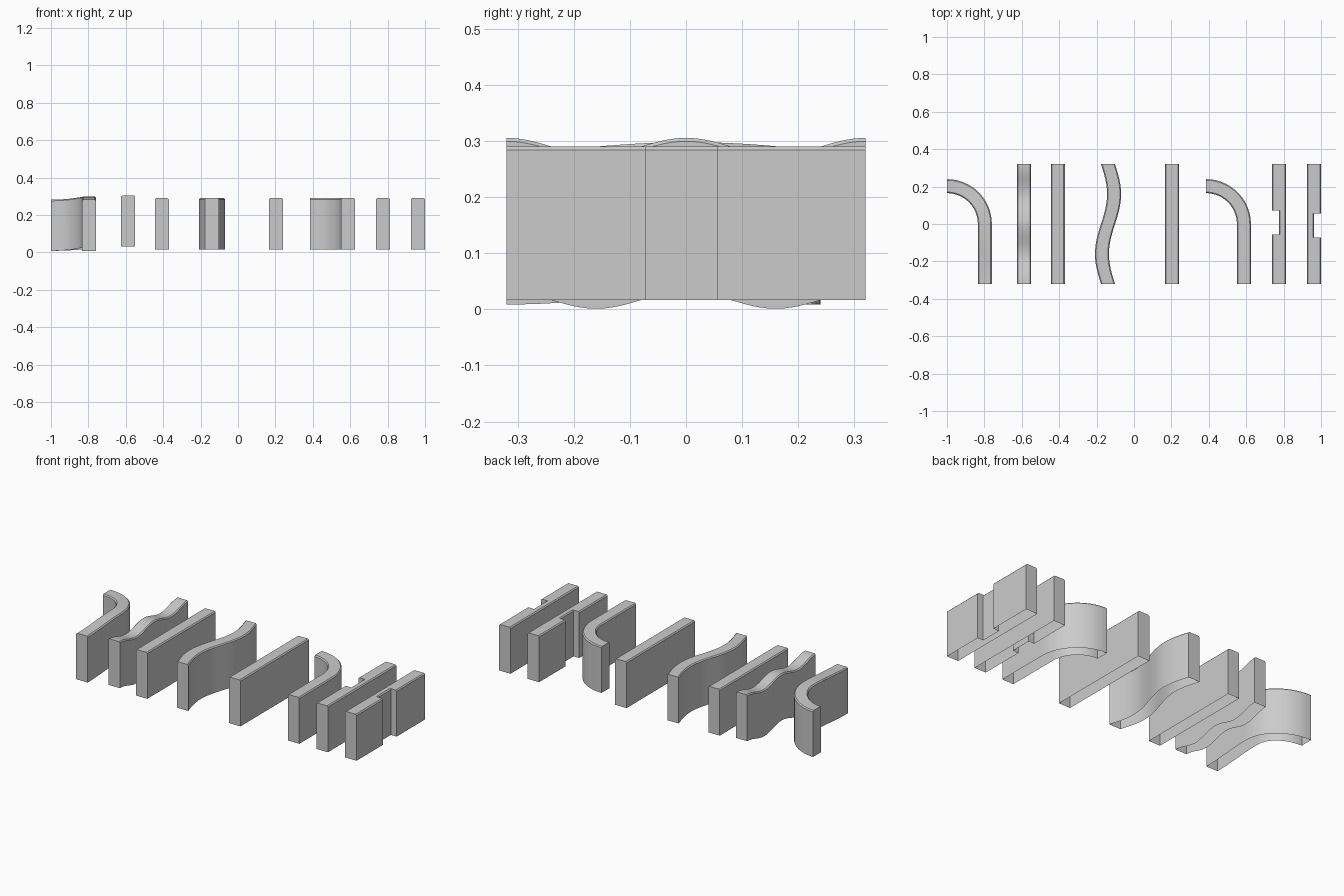
import bpy, bmesh
from math import sin, cos, pi, radians

if "Cube" in bpy.data.objects:
    bpy.data.objects.remove(bpy.data.objects["Cube"])

HALF_W, HEIGHT, BEVEL = 0.0375, 0.2735, 0.006
HALF_L, BASE = 0.32, 0.0165
RADIUS = 0.2025


def wall(name, stations):
    """Sweep the bottomless wall profile; station = (x, y, heading, dz, left, right)."""
    bm = bmesh.new()
    rings = []
    for x, y, a, dz, left, right in stations:
        profile = [(left, 0), (left, HEIGHT - BEVEL), (left + BEVEL, HEIGHT),
                   (right - BEVEL, HEIGHT), (right, HEIGHT - BEVEL), (right, 0)]
        rings.append([bm.verts.new((x + u * cos(a), y + u * sin(a), BASE + dz + v))
                      for u, v in profile])
    for r0, r1 in zip(rings, rings[1:]):
        for i in range(5):
            bm.faces.new((r0[i], r1[i], r1[i + 1], r0[i + 1]))
    bm.faces.new(rings[0])
    bm.faces.new(rings[-1][::-1])
    bmesh.ops.remove_doubles(bm, verts=bm.verts, dist=1e-5)
    bmesh.ops.recalc_face_normals(bm, faces=bm.faces)
    me = bpy.data.meshes.new(name)
    bm.to_mesh(me)
    bm.free()
    ob = bpy.data.objects.new(name, me)
    bpy.context.collection.objects.link(ob)
    bpy.ops.object.select_all(action='DESELECT')
    ob.select_set(True)
    bpy.context.view_layer.objects.active = ob
    bpy.ops.object.shade_smooth_by_angle(angle=radians(30))


def line(cx, n=1, bend=lambda y: 0, lift=lambda y: 0):
    ys = [-HALF_L + 2 * HALF_L * i / n for i in range(n + 1)]
    return [(cx + bend(y), y, 0, lift(y), -HALF_W, HALF_W) for y in ys]


def corner(cx, lift=0.0, n=16):
    """Straight half followed by a quarter turn to the left."""
    out = []
    for i in range(2 * n + 1):
        dz = -lift * cos(pi * i / n)
        if i <= n:
            out.append((cx, -HALF_L * (1 - i / n), 0, dz, -HALF_W, HALF_W))
        else:
            a = pi / 2 * (i - n) / n
            out.append((cx - RADIUS + RADIUS * cos(a), RADIUS * sin(a), a, dz,
                        -HALF_W, HALF_W))
    return out


def notched(cx, y0, y1, left, right):
    """Straight wall with a full-height recess between y0 and y1."""
    full = (-HALF_W, HALF_W)
    spans = [(-HALF_L, full), (y0, full), (y0, (left, right)),
             (y1, (left, right)), (y1, full), (HALF_L, full)]
    return [(cx, y, 0, 0, l, r) for y, (l, r) in spans]


# Corner and straight walls with wavy tops
wall("wavy_corner_wall", corner(-0.7975, lift=0.008))
wall("wavy_top_wall", line(-0.5875, 48, lift=lambda y: 0.0155 * cos(2 * pi * y / 0.32)))
# Plain and S-curved walls
wall("straight_wall_a", line(-0.4075))
wall("s_curve_wall", line(-0.139, 32, bend=lambda y: 0.0325 * sin(pi * y / HALF_L)))
wall("straight_wall_b", line(0.2025))
# Level corner
wall("corner_wall", corner(0.5875))
# Walls with a side recess
wall("left_notch_wall", notched(0.775, -0.055, 0.072, 0.0, HALF_W))
wall("right_notch_wall", notched(0.9625, -0.072, 0.055, -HALF_W, 0.0))
